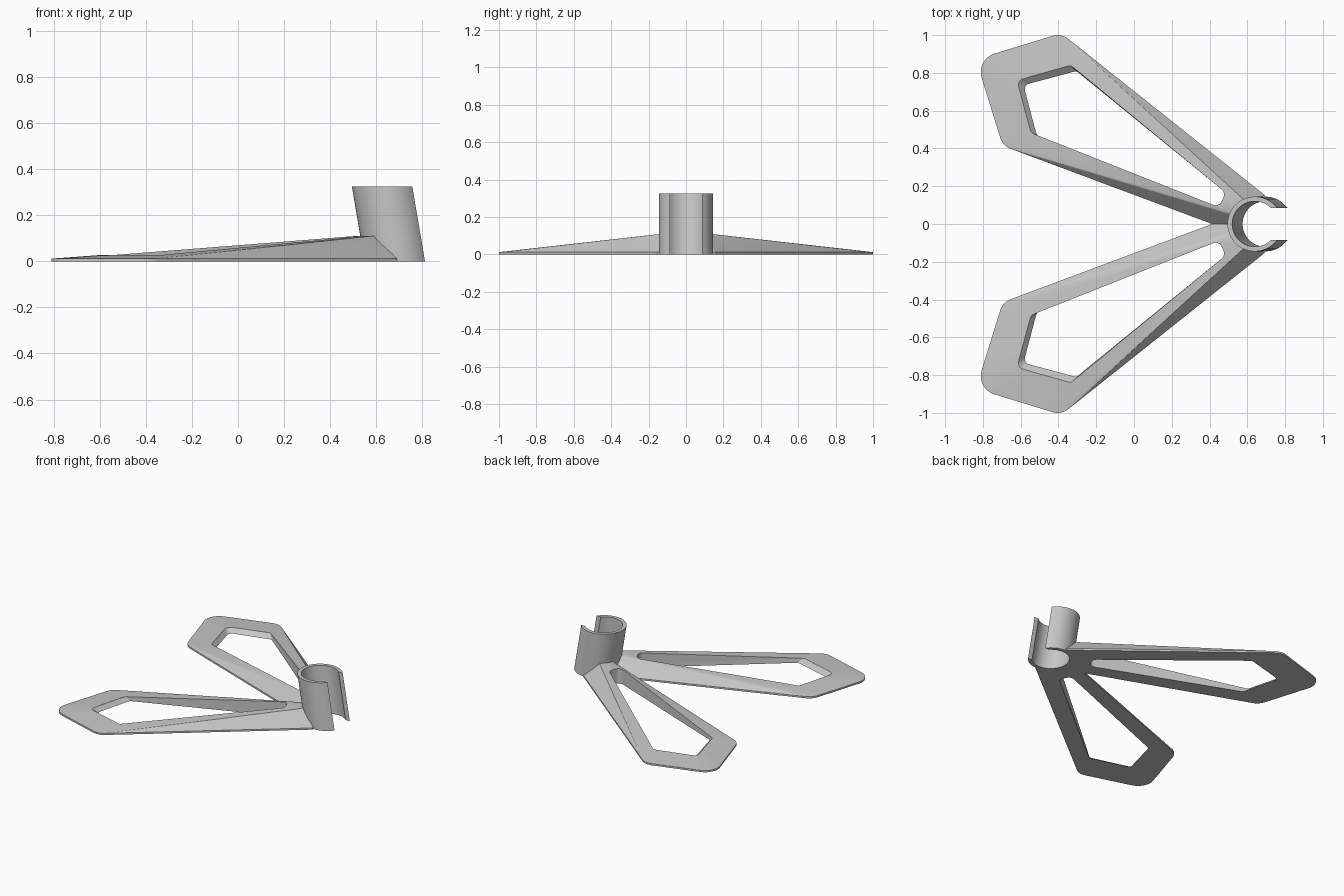
import bpy, bmesh, math
from mathutils import Vector

cube = bpy.data.objects.get("Cube")
if cube:
    bpy.data.objects.remove(cube, do_unlink=True)

grey = bpy.data.materials.new("plain grey")
grey.use_nodes = True
colour = (0.57, 0.57, 0.57, 1)
grey.diffuse_color = colour
grey.node_tree.nodes["Principled BSDF"].inputs["Base Color"].default_value = colour


def rounded(corners, steps=6):
    """Closed outline from (x, y, radius) corners, each replaced by an arc."""
    out = []
    for i, (x, y, r) in enumerate(corners):
        p = Vector((x, y))
        if r == 0:
            out.append(p)
            continue
        a = (Vector(corners[i - 1][:2]) - p).normalized()
        b = (Vector(corners[(i + 1) % len(corners)][:2]) - p).normalized()
        half = a.angle(b) / 2
        centre = p + (a + b).normalized() * r / math.sin(half)
        start = p + a * r / math.tan(half) - centre
        end = p + b * r / math.tan(half) - centre
        for k in range(steps + 1):
            out.append(centre + start.lerp(end, k / steps).normalized() * r)
    return out


def make(name, bm):
    bmesh.ops.recalc_face_normals(bm, faces=bm.faces)
    mesh = bpy.data.meshes.new(name)
    bm.to_mesh(mesh)
    bm.free()
    mesh.materials.append(grey)
    obj = bpy.data.objects.new(name, mesh)
    bpy.context.collection.objects.link(obj)
    return obj


def loft(name, rings):
    """Solid skinned through rings of 3D points, capped at both ends."""
    bm = bmesh.new()
    loops = [[bm.verts.new(p) for p in ring] for ring in rings]
    n = len(loops[0])
    for low, high in zip(loops, loops[1:]):
        for i in range(n):
            j = (i + 1) % n
            bm.faces.new((low[i], low[j], high[j], high[i]))
    bm.faces.new(loops[0])
    bm.faces.new(loops[-1])
    return make(name, bm)


def mirror_y(obj):
    mod = obj.modifiers.new("mirror", "MIRROR")
    mod.use_axis = (False, True, False)
    mod.use_clip = True
    mod.merge_threshold = 0.0005


def cut(obj, cutter):
    mod = obj.modifiers.new("cut", "BOOLEAN")
    mod.operation = "DIFFERENCE"
    mod.solver = "EXACT"
    mod.object = cutter
    cutter.hide_render = True


def activate(obj):
    bpy.ops.object.select_all(action="DESELECT")
    obj.select_set(True)
    bpy.context.view_layer.objects.active = obj


def smooth(obj, degrees):
    activate(obj)
    bpy.ops.object.shade_smooth_by_angle(angle=math.radians(degrees))


# Leaning clip tube, open towards +x
HEIGHT, LEAN, FOOT_X = 0.325, 0.17, 0.695
OUTER, INNER, GAP = 0.145, 0.12, 0.085


def axis_x(z):
    return FOOT_X - LEAN * z


def arc(radius, z, start, steps=40):
    span = 2 * math.pi - 2 * start
    return [(axis_x(z) + radius * math.cos(start + span * k / steps),
             radius * math.sin(start + span * k / steps), z)
            for k in range(steps + 1)]


def c_ring(z):
    return (arc(OUTER, z, math.asin(GAP / OUTER))
            + arc(INNER, z, math.asin(GAP / INNER))[::-1])


tube = loft("clip_tube", [c_ring(0), c_ring(HEIGHT)])
smooth(tube, 30)

# Legs: hull from a thin rounded foot outline up to a raised hub end
RIM, HUB_Z = 0.012, 0.11
foot = rounded([(0.69, 0.155, 0), (-0.385, 1.01, 0.09), (-0.837, 0.872, 0.1),
                (-0.695, 0.414, 0.09), (0.66, -0.092, 0), (0.69, -0.09, 0)])
hub = [(0.51, 0.06), (0.535, 0.105), (0.58, 0.13), (0.6, 0.1), (0.58, 0.03)]
bm = bmesh.new()
for z in (0, RIM):
    for p in foot:
        bm.verts.new((p.x, p.y, z))
for x, y in hub:
    bm.verts.new((x, y, HUB_Z))
bmesh.ops.convex_hull(bm, input=bm.verts)
bmesh.ops.delete(bm, geom=[v for v in bm.verts if not v.link_faces], context="VERTS")
bmesh.ops.bisect_plane(bm, geom=bm.verts[:] + bm.edges[:] + bm.faces[:],
                       plane_co=(0, 0, 0), plane_no=(0, -1, 0), clear_outer=True)
legs = make("legs", bm)
mirror_y(legs)

# Slots: vertical long sides, sloped wall at the far end
far_low = [(-0.305, 0.81, 0.02), (-0.585, 0.735, 0.03), (-0.515, 0.47, 0.03)]
far_high = [(-0.335, 0.84, 0.02), (-0.62, 0.76, 0.03), (-0.545, 0.483, 0.03)]
near = [(0.45, 0.089, 0.035), (0.485, 0.166, 0.035)]


def slot_ring(far, z):
    return [(p.x, p.y, z) for p in rounded(far + near)]


slot = loft("slot_cutter", [slot_ring(far_low, -0.1), slot_ring(far_low, 0),
                            slot_ring(far_high, 0.027), slot_ring(far_high, 0.3)])
mirror_y(slot)
bore = loft("bore_cutter", [arc(INNER + 0.003, z, 0, 48)[:-1] for z in (-0.1, 0.4)])
cut(legs, slot)
cut(legs, bore)

# Bake the cuts and drop the cutters
activate(legs)
for mod in list(legs.modifiers):
    bpy.ops.object.modifier_apply(modifier=mod.name)
for cutter in (slot, bore):
    bpy.data.objects.remove(cutter, do_unlink=True)
smooth(legs, 15)
